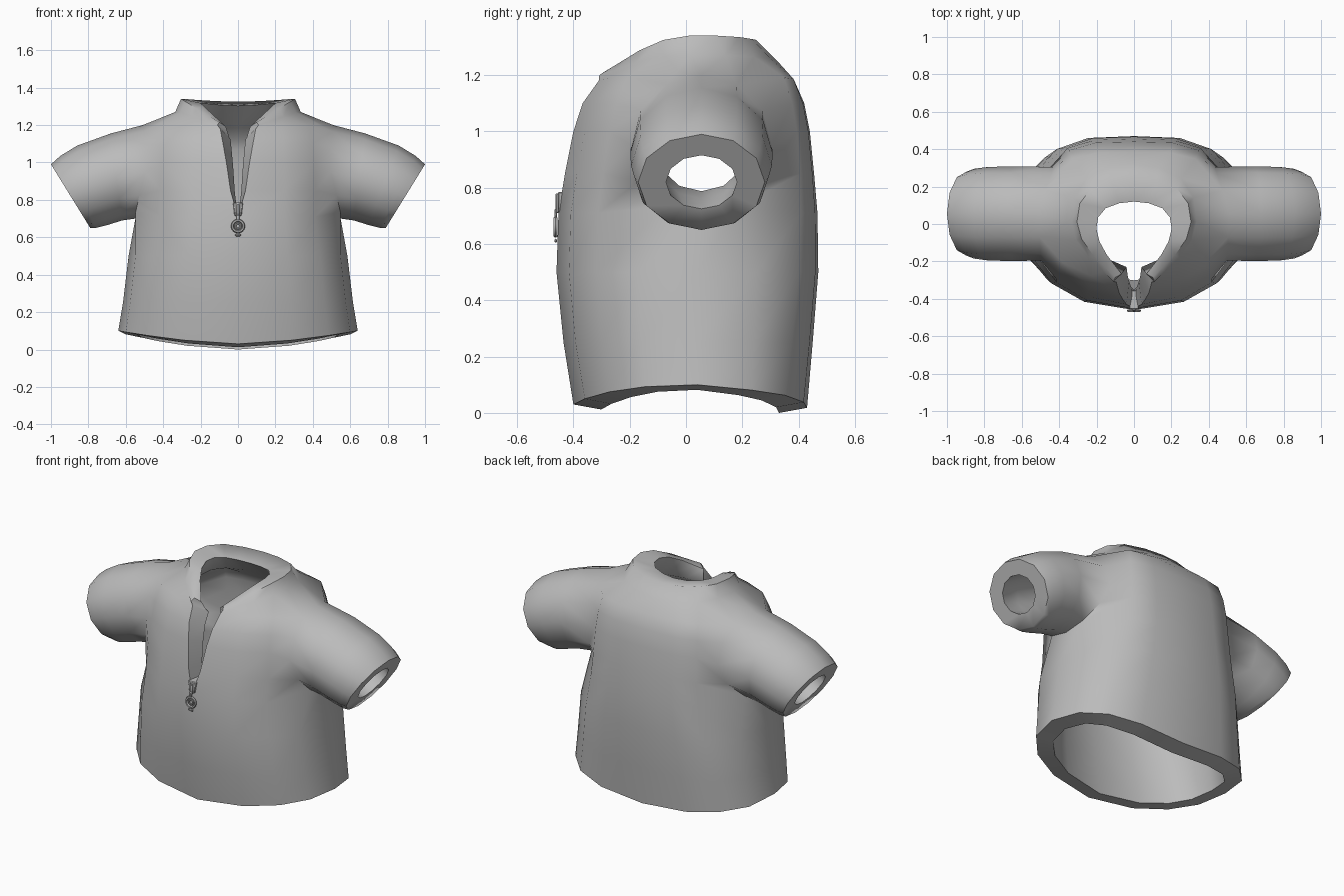
import bpy, bmesh
from math import sin, cos, pi, radians
from mathutils import Vector

cube = bpy.data.objects.get("Cube")
if cube:
    bpy.data.objects.remove(cube)

grey = bpy.data.materials.new("cloth grey")
grey.use_nodes = True
colour = (0.5, 0.5, 0.5, 1)
grey.diffuse_color = colour
grey.node_tree.nodes["Principled BSDF"].inputs["Base Color"].default_value = colour

WALL = 0.1
COLS = 8
ARM_Y = 0.055


def finish(obj, name, angle=35):
    """Name, colour and smooth one part."""
    obj.name = name
    obj.data.materials.append(grey)
    bpy.ops.object.select_all(action='DESELECT')
    obj.select_set(True)
    bpy.context.view_layer.objects.active = obj
    bpy.ops.object.shade_smooth_by_angle(angle=radians(angle))
    return obj


# Torso rows: height, half width, front depth, back depth, half gap of the zip slit
rows = [
    (0.03, 0.64, 0.40, 0.43, 0),
    (0.25, 0.615, 0.435, 0.45, 0),
    (0.50, 0.585, 0.46, 0.47, 0),
    (0.71, 0.55, 0.453, 0.467, 0),
    (0.85, 0.55, 0.43, 0.455, 0.04),
    (1.00, 0.54, 0.40, 0.44, 0.062),
    (1.10, 0.53, 0.367, 0.42, 0.08),
    (1.18, 0.51, 0.31, 0.385, 0.095),
]
# Collar edge from the front of the slit round to the centre back
collar = [
    (0.10, -0.285, 1.215), (0.15, -0.235, 1.245), (0.22, -0.165, 1.288),
    (0.28, -0.08, 1.325), (0.305, 0.01, 1.34), (0.29, 0.11, 1.34),
    (0.23, 0.19, 1.335), (0.12, 0.235, 1.328), (0, 0.25, 1.325),
]
# Sleeve rings: top x, top z, bottom x, bottom z, half depth
sleeve = [
    (0.68, 1.155, 0.62, 0.69, 0.253),
    (0.86, 1.09, 0.70, 0.665, 0.25),
    (0.95, 1.035, 0.76, 0.65, 0.24),
    (1.00, 0.99, 0.79, 0.65, 0.225),
]


def torso_point(r, k):
    z, half, front, back, gap = rows[r]
    skew = {6: 0.16, 7: 0.08}.get(k, 0) * min(r / 4, 1)
    a = pi * k / COLS + skew
    s, c = abs(sin(a)), cos(a)
    if k in (0, COLS):
        s = 0
    x = half * s ** 0.82
    y = (-front if c > 0 else back) * abs(c) ** 0.82 + 0.04 * s
    if r == 0:
        z += 0.07 * s ** 1.3 - (0.012 if c < 0 else 0)
    if r == len(rows) - 1:
        z += 0.02 * s
    return (gap if k == 0 else x, y, z)


def collar_base(k):
    x, y, z = collar[k]
    drop = 0.015 + 0.055 * min(k / 4, 1)
    return (x * 1.1, y * 1.28 if y > 0 else y * 1.08, z - drop)


# Shirt: one half, as a grid of torso rows with an armhole
bm = bmesh.new()
grid = [[bm.verts.new(torso_point(r, k)) for k in range(COLS + 1)]
        for r in range(len(rows))]
grid.append([bm.verts.new(collar_base(k)) for k in range(COLS + 1)])
grid.append([bm.verts.new(p) for p in collar])
LOW, HIGH, FORE, AFT = 3, 7, 3, 5
for r in range(len(grid) - 1):
    for k in range(COLS):
        if LOW <= r < HIGH and FORE <= k < AFT:
            continue
        bm.faces.new((grid[r][k], grid[r][k + 1], grid[r + 1][k + 1], grid[r + 1][k]))

# Armhole loop, rounded to an oval that lies on the torso
hole = [(LOW, k) for k in range(FORE, AFT + 1)]
hole += [(r, AFT) for r in range(LOW + 1, HIGH)]
hole += [(HIGH, k) for k in range(AFT, FORE - 1, -1)]
hole += [(r, FORE) for r in range(HIGH - 1, LOW, -1)]
count = len(hole)
loop = []
for i, (r, k) in enumerate(hole):
    a = 2 * pi * (i - 1) / count
    half, front, back = rows[r][1:4]
    y = ARM_Y + 0.25 * sin(a)
    reach = abs(y / (front if y < 0 else back))
    x = half * (1 - reach ** 2.4) ** (1 / 2.4)
    grid[r][k].co = (x, y, 0.95 - 0.25 * cos(a))
    loop.append(grid[r][k])

# Sleeve, carried outwards from the armhole
for tx, tz, bx, bz, depth in sleeve:
    ring = []
    for i in range(count):
        a = 2 * pi * (i - 1) / count
        t = (1 - cos(a)) / 2
        ring.append(bm.verts.new((bx + (tx - bx) * t, ARM_Y + depth * sin(a),
                                  bz + (tz - bz) * t)))
    for i in range(count):
        j = (i + 1) % count
        bm.faces.new((loop[i], loop[j], ring[j], ring[i]))
    loop = ring

# Thick cloth: lining offset inwards, with shaped collar, cuff, hem and slit rims
bm.normal_update()
cuff_centre = sum((v.co for v in loop), Vector()) / count
cuff, hem, neck = set(loop), set(grid[0]), set(grid[-1])
slit = {row[0] for row in grid}
lining = {}
for v in list(bm.verts):
    n = v.normal.copy()
    if v.co.x < 1e-5:
        n.x = 0
        n.normalize()
    p = v.co - n * WALL
    if v in neck:
        y = v.co.y
        p = Vector((v.co.x * 0.66, y * 0.85 - 0.025 if y < 0 else y * 0.6 - 0.03,
                    v.co.z - 0.022))
    elif v in cuff:
        p = cuff_centre.lerp(v.co, 0.56)
    elif v in hem:
        p.z = v.co.z - 0.018
    elif v in slit:
        p.x = v.co.x * 0.42
    p.x, p.z = max(p.x, 0), max(p.z, 0)
    lining[v] = bm.verts.new(p)
outer = list(bm.faces)
rim = [e for e in bm.edges if e.is_boundary and max(v.co.x for v in e.verts) > 1e-5]
for e in rim:
    corner = e.link_loops[0]
    a, b = corner.vert, corner.link_loop_next.vert
    bm.faces.new((b, a, lining[a], lining[b]))
for f in outer:
    bm.faces.new([lining[v] for v in reversed(f.verts)])

mesh = bpy.data.meshes.new("shirt")
bm.to_mesh(mesh)
bm.free()
shirt = bpy.data.objects.new("shirt", mesh)
bpy.context.collection.objects.link(shirt)
bpy.context.view_layer.objects.active = shirt
shirt.modifiers.new("mirror", 'MIRROR').merge_threshold = 0.0005
bpy.ops.object.modifier_apply(modifier="mirror")
finish(shirt, "shirt", 62)


# Zip fastener
def block(name, centre, size, top_scale=1.0):
    """Box whose top end can be wider than its bottom end."""
    bpy.ops.mesh.primitive_cube_add(size=1, location=centre)
    obj = bpy.context.object
    for v in obj.data.vertices:
        wide = top_scale if v.co.z > 0 else 1
        v.co = Vector((v.co.x * size[0] * wide, v.co.y * size[1], v.co.z * size[2]))
    bevel = obj.modifiers.new("bevel", 'BEVEL')
    bevel.width, bevel.segments = 0.004, 1
    return finish(obj, name)


def hoop(name, z, radius, thick):
    bpy.ops.mesh.primitive_torus_add(
        location=(0, -0.463, z), rotation=(pi / 2, 0, 0), major_segments=16,
        minor_segments=6, major_radius=radius, minor_radius=thick)
    return finish(bpy.context.object, name)


block("zip_slider", (0, -0.405, 0.75), (0.038, 0.1, 0.07), 1.4)
block("zip_bridge", (0, -0.457, 0.745), (0.02, 0.014, 0.07))
block("pull_link", (0, -0.463, 0.705), (0.016, 0.01, 0.04))
block("pull_tip", (0, -0.463, 0.612), (0.03, 0.01, 0.014))
hoop("pull_ring", 0.66, 0.03, 0.008)
hoop("pull_eyelet", 0.66, 0.014, 0.005)
